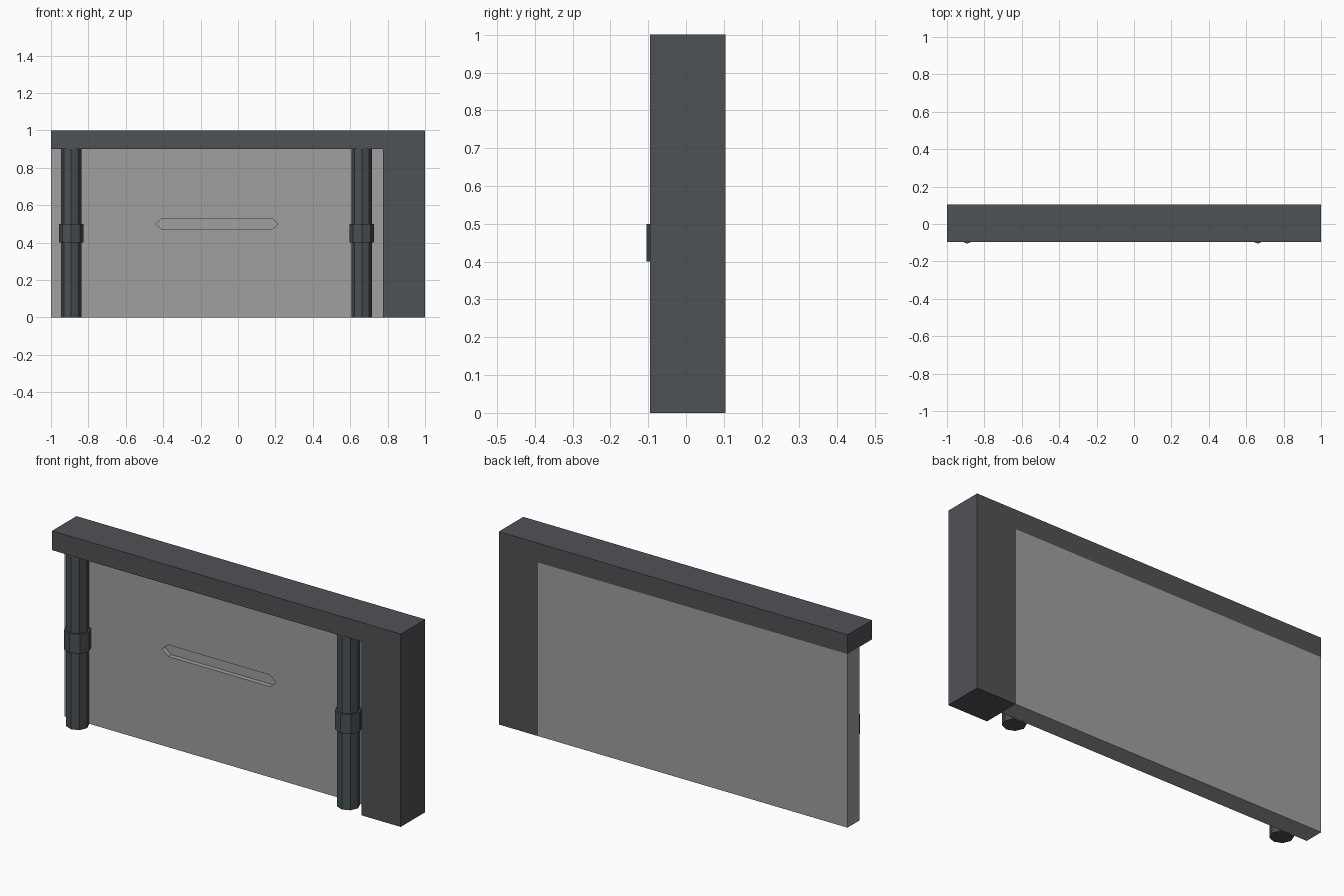
import bpy, bmesh, math

if "Cube" in bpy.data.objects:
    bpy.data.objects.remove(bpy.data.objects["Cube"])


def material(name, rgb):
    m = bpy.data.materials.new(name)
    m.diffuse_color = (*rgb, 1)
    m.use_nodes = True
    m.node_tree.nodes["Principled BSDF"].inputs["Base Color"].default_value = m.diffuse_color
    return m


DARK = material("dark grey frame", (0.078, 0.085, 0.092))
POST = material("slate grey posts", (0.066, 0.080, 0.088))
PANEL = material("light grey panel", (0.35, 0.35, 0.35))


def prism(name, points, axis, start, end, mat):
    """Extrude an outline along y (points are x,z) or z (points are x,y)."""
    bm = bmesh.new()
    to3d = (lambda a, b: (a, start, b)) if axis == 'y' else (lambda a, b: (a, b, start))
    face = bm.faces.new([bm.verts.new(to3d(a, b)) for a, b in points])
    new = bmesh.ops.extrude_face_region(bm, geom=[face])['geom']
    d = end - start
    bmesh.ops.translate(bm, verts=[v for v in new if isinstance(v, bmesh.types.BMVert)],
                        vec=(0, d, 0) if axis == 'y' else (0, 0, d))
    bmesh.ops.recalc_face_normals(bm, faces=bm.faces[:])
    me = bpy.data.meshes.new(name)
    bm.to_mesh(me)
    bm.free()
    me.materials.append(mat)
    ob = bpy.data.objects.new(name, me)
    bpy.context.collection.objects.link(ob)
    return ob


def octagon(cx, cy, r):
    return [(cx + r * math.cos(i * math.pi / 4), cy + r * math.sin(i * math.pi / 4))
            for i in range(8)]


# L-shaped frame: top beam and right-hand leg
prism("frame", [(-1, 0.9), (0.775, 0.9), (0.775, 0), (1, 0), (1, 1), (-1, 1)],
      'y', -0.095, 0.105, DARK)

# Rear panel with a shallow pointed slot cut in its front
panel = prism("panel", [(-1, 0), (0.775, 0), (0.775, 0.9), (-1, 0.9)],
              'y', 0.005, 0.105, PANEL)
cutter = prism("slot_cutter", [(-0.44, 0.5), (-0.405, 0.47), (0.18, 0.47),
                               (0.215, 0.5), (0.18, 0.53), (-0.405, 0.53)],
               'y', -0.03, 0.03, PANEL)
cutter.hide_render = True
cutter.hide_set(True)
cut = panel.modifiers.new("slot", 'BOOLEAN')
cut.operation = 'DIFFERENCE'
cut.solver = 'EXACT'
cut.object = cutter

# Octagonal posts, each with a collar
for side, x in (("left", -0.892), ("right", 0.662)):
    prism(side + "_post", octagon(x, -0.04, 0.055), 'z', 0, 0.9, POST)
    prism(side + "_collar", octagon(x, -0.04, 0.065), 'z', 0.4, 0.5, POST)
